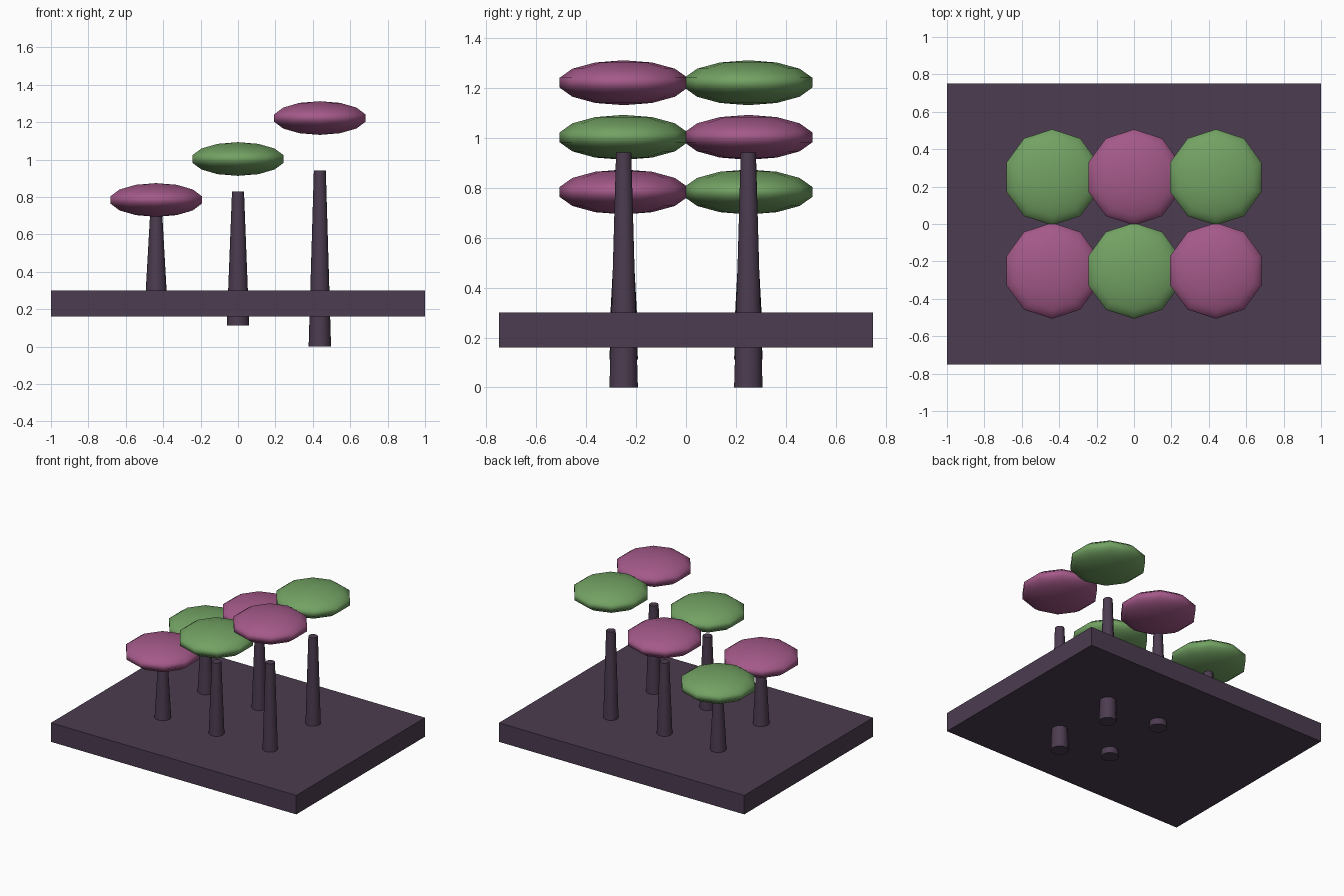
import bpy
import math

if "Cube" in bpy.data.objects:
    bpy.data.objects.remove(bpy.data.objects["Cube"])


def material(name, rgb):
    mat = bpy.data.materials.new(name)
    mat.diffuse_color = (*rgb, 1.0)
    mat.use_nodes = True
    mat.node_tree.nodes["Principled BSDF"].inputs["Base Color"].default_value = mat.diffuse_color
    return mat


DARK = material("dark_plum", (0.072, 0.045, 0.08))
PINK = material("pink", (0.37, 0.10, 0.25))
GREEN = material("green", (0.17, 0.36, 0.125))


def finish(name, mat):
    obj = bpy.context.object
    obj.name = name
    obj.data.materials.append(mat)
    return obj


# Base slab
bpy.ops.mesh.primitive_cube_add(size=1, location=(0, 0, 0.23))
base = finish("base_slab", DARK)
base.scale = (2.0, 1.5, 0.14)


def trunk(name, x, y, height):
    # Ten-sided tapered stem, centred on a common height
    bpy.ops.mesh.primitive_cone_add(vertices=10, radius1=0.06, radius2=0.032,
                                    depth=height, location=(x, y, 0.471),
                                    rotation=(0, 0, math.radians(18)))
    finish(name, DARK)
    bpy.ops.object.shade_smooth_by_angle(angle=math.radians(40))


def canopy(name, x, y, z, mat):
    # Flattened ten-segment ball floating above the stem
    bpy.ops.mesh.primitive_uv_sphere_add(segments=10, ring_count=7, radius=1,
                                         location=(x, y, z))
    obj = finish(name, mat)
    obj.scale = (0.263, 0.263, 0.09)
    bpy.ops.object.shade_smooth()


# Two rows of three trees, rising to the right with alternating colours
for row, y in enumerate((-0.25, 0.25)):
    for col in range(3):
        x = (col - 1) * 0.4375
        tag = f"{('front', 'back')[row]}_{('short', 'middle', 'tall')[col]}"
        trunk(f"{tag}_trunk", x, y, 0.492 + 0.225 * col)
        canopy(f"{tag}_canopy", x, y, 0.784 + 0.219 * col,
               PINK if (row + col) % 2 == 0 else GREEN)
